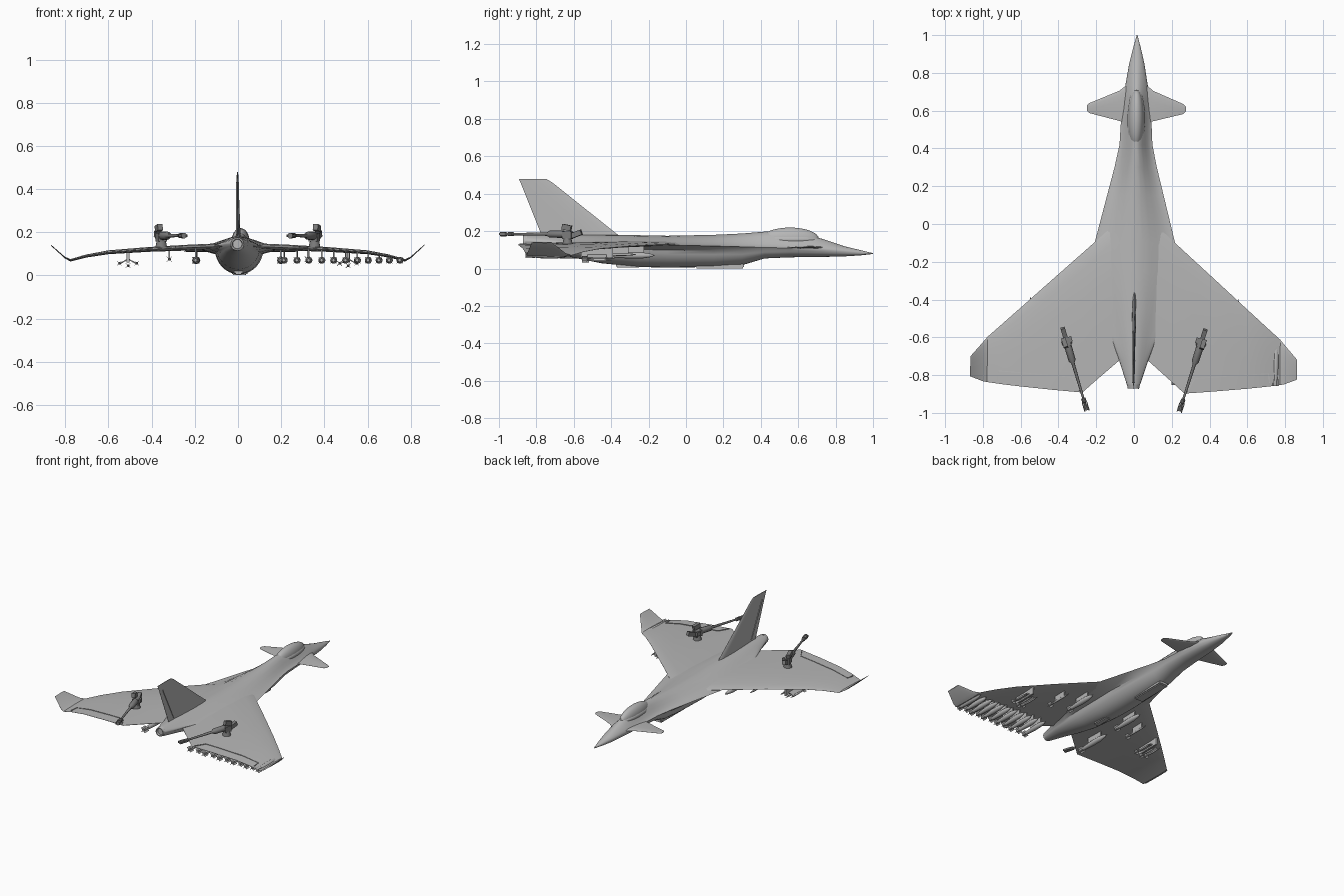
import bpy, bmesh, math
from math import sin, cos, pi, sqrt, radians
from mathutils import Matrix, Vector

if "Cube" in bpy.data.objects:
    bpy.data.objects.remove(bpy.data.objects["Cube"])

# whole aircraft sits with a slight yaw on the grid
YAW = Matrix.Translation((0.006, 0, 0)) @ Matrix.Rotation(radians(-0.6), 4, 'Z')


def grey(name, v):
    m = bpy.data.materials.new(name)
    m.diffuse_color = (v, v, v, 1)
    m.use_nodes = True
    m.node_tree.nodes["Principled BSDF"].inputs["Base Color"].default_value = m.diffuse_color
    return m


SKIN, METAL = grey("skin_grey", .47), grey("dark_metal", .2)


def finish(name, bm, matrix=None, angle=35, mat=SKIN):
    bmesh.ops.recalc_face_normals(bm, faces=bm.faces)
    me = bpy.data.meshes.new(name)
    bm.to_mesh(me)
    bm.free()
    me.shade_smooth()
    me.set_sharp_from_angle(angle=radians(angle))
    me.materials.append(mat)
    ob = bpy.data.objects.new(name, me)
    bpy.context.collection.objects.link(ob)
    ob.matrix_world = YAW @ (matrix or Matrix())
    return ob


def add_loft(bm, rings):
    rows = [[bm.verts.new(p) for p in r] for r in rings]
    n = len(rows[0])
    for a, b in zip(rows, rows[1:]):
        for i in range(n):
            bm.faces.new((a[i], a[(i + 1) % n], b[(i + 1) % n], b[i]))
    bm.faces.new(rows[0])
    bm.faces.new(rows[-1])


def add_lathe(bm, profile, x=0, z=0, n=14):
    # profile of (y, radius) turned about the y axis
    add_loft(bm, [[(x + r * cos(2 * pi * i / n), y, z + r * sin(2 * pi * i / n))
                   for i in range(n)] for y, r in profile])


def add_box(bm, centre, size, rot=None):
    m = Matrix.Translation(centre) @ (rot or Matrix()) @ Matrix.Diagonal((*size, 1))
    bmesh.ops.create_cube(bm, size=1, matrix=m)


# --- blended fuselage: y, chine half width, chine z, top z, belly half width, belly z, blend
stations = [
    (1.0, .002, .08, .082, .002, .078, 0), (.93, .021, .085, .099, .02, .07, 0),
    (.85, .04, .09, .118, .038, .065, 0), (.73, .06, .10, .158, .055, .062, .3),
    (.65, .068, .106, .182, .063, .061, .6), (.56, .080, .11, .196, .07, .06, .9),
    (.42, .087, .112, .197, .08, .054, .9), (.30, .112, .116, .187, .092, .018, 1),
    (.15, .150, .12, .18, .104, .008, 1),
    (-.1, .213, .126, .175, .112, .005, 1), (-.25, .21, .128, .178, .108, .008, 1),
    (-.45, .17, .132, .181, .10, .028, 1), (-.6, .12, .136, .182, .085, .058, .8),
    (-.72, .078, .14, .182, .065, .088, .4), (-.86, .032, .145, .177, .032, .113, 0)]


def body_ring(y, w, zc, zt, b, zb, k):
    upper = []
    for i in range(17):
        t = sin(pi / 2 * (i / 8 - 1))
        h = (1 - k) * sqrt(max(0, 1 - t * t)) + k * (1 + cos(pi * t)) / 2
        upper.append((w * t, y, zc + (zt - zc) * h))
    lower = []
    for i in range(1, 16):
        a = pi * i / 16
        lower.append((b * cos(a), y, zc - .004 - (zc - .004 - zb) * sin(a)))
    return upper + lower


bm = bmesh.new()
add_loft(bm, [body_ring(*s) for s in stations])
finish("fuselage", bm, angle=50)

# exhaust ring at the tail
bm = bmesh.new()
add_lathe(bm, [(-.85, .028), (-.85, .034), (-.872, .03), (-.872, .024), (-.855, .02)], 0, .145, 20)
finish("exhaust_nozzle", bm)

# canopy bubble with a thin frame
for name, sx, sy, sz, cz in (("canopy", .042, .155, .062, .157), ("canopy_frame", .047, .16, .03, .155)):
    bm = bmesh.new()
    bmesh.ops.create_uvsphere(bm, u_segments=28, v_segments=16, radius=1,
                              matrix=Matrix.Translation((0, .556, cz)) @ Matrix.Diagonal((sx, sy, sz, 1)))
    finish(name, bm)

# --- lifting surfaces: span, leading edge, trailing edge, height, thickness
FOIL = [(0, .05), (.03, .4), (.12, .8), (.35, 1), (.65, .7), (1, .08)]


def foil_ring(x, le, te, z, t):
    up = [(x, le + (te - le) * u, z + t / 2 * h) for u, h in FOIL]
    return up + [(x, le + (te - le) * u, z - t / 2 * h) for u, h in reversed(FOIL)]


wing = [(.05, .05, -.70, .135, .03), (.215, -.1, -.845, .129, .028), (.27, -.15, -.895, .127, .026),
        (.42, -.285, -.883, .120, .022), (.6, -.448, -.866, .107, .018), (.70, -.538, -.855, .09, .014),
        (.775, -.605, -.845, .070, .011), (.80, -.635, -.84, .082, .008), (.865, -.71, -.815, .14, .005)]
canard = [(.04, .745, .53, .113, .014), (.09, .705, .545, .113, .012),
          (.25, .637, .585, .112, .006), (.262, .625, .598, .112, .003)]
fin = [(.16, -.33, -.765, 0, .024), (.185, -.37, -.775, 0, .022), (.46, -.715, -.885, 0, .008),
       (.478, -.745, -.893, 0, .005)]


def wing_z(x):
    for a, b in zip(wing, wing[1:]):
        if a[0] <= x <= b[0]:
            return a[3] + (b[3] - a[3]) * (x - a[0]) / (b[0] - a[0])
    return .13


for side, s in (("right", 1), ("left", -1)):
    for name, data in (("wing", wing), ("canard", canard)):
        bm = bmesh.new()
        add_loft(bm, [foil_ring(*d) for d in data])
        for v in bm.verts:
            v.co.x *= s
        finish(f"{side}_{name}", bm)

    # raised hinge lines of the flap
    bm = bmesh.new()
    path = [(.285, -.885), (.325, -.815), (.45, -.805), (.6, -.793), (.715, -.785), (.72, -.835)]
    for (x0, y0), (x1, y1) in zip(path, path[1:]):
        a = Vector((s * x0, y0, wing_z(x0) + .004))
        b = Vector((s * x1, y1, wing_z(x1) + .004))
        rot = (b - a).to_track_quat('Y', 'Z').to_matrix().to_4x4()
        add_box(bm, (a + b) / 2, (.004, (b - a).length, .006), rot)
    finish(f"{side}_flap_seam", bm)

    # gun turret: muzzle points backwards and inwards along local -y
    bm = bmesh.new()
    bmesh.ops.create_cone(bm, cap_ends=True, segments=16, radius1=.03, radius2=.02, depth=.045,
                          matrix=Matrix.Translation((0, 0, -.04)))
    add_box(bm, (0, 0, -.005), (.04, .05, .04))
    add_box(bm, (.012 * s, .0, .037), (.024, .05, .03), Matrix.Rotation(radians(-12), 4, 'X'))
    add_box(bm, (0, .05, .002), (.024, .06, .028), Matrix.Rotation(radians(20), 4, 'X'))
    add_box(bm, (-.022 * s, .01, 0), (.018, .03, .026))
    add_lathe(bm, [(-.02, .02), (-.10, .019), (-.115, .009), (-.31, .006)], 0, .002, 12)
    add_lathe(bm, [(-.305, .006), (-.31, .012), (-.33, .012), (-.335, .007), (-.345, .007),
                   (-.35, .013), (-.375, .013)], 0, .002, 10)
    for x in (-.012, .012):
        add_box(bm, (x, -.355, .002), (.005, .05, .012))
    m = Matrix.Translation((s * .355, -.63, .182)) @ Matrix.Rotation(radians(-17 * s), 4, 'Z')
    finish(f"{side}_gun_turret", bm, m, mat=METAL)

# vertical fin and rudder line
bm = bmesh.new()
add_loft(bm, [[(pz, py, x) for x, py, pz in foil_ring(*d)] for d in fin])
rot = Matrix.Rotation(math.atan2(.24, -.12), 4, 'X')
add_box(bm, (0, -.78, .31), (.014, .27, .004), rot)
finish("tail_fin", bm)


# --- stores under the wings
def store(name, x, y0, y1, r, z=.07, fin_span=1.9, pylon=True):
    n = y1 - y0
    bm = bmesh.new()
    add_lathe(bm, [(y0, r * .45), (y0 + n * .25, r * .8), (y0 + n * .45, r), (y0 + n * .72, r),
                   (y0 + n * .9, r * .6), (y1, r * .05)], x, z)
    for a in (pi / 4, 3 * pi / 4):
        add_box(bm, (x, y0 + n * .08, z), (2 * r * fin_span * .65, n * .16, .002), Matrix.Rotation(a, 4, 'Y'))
    if pylon:
        top = wing_z(abs(x))
        if top - z > .012:
            add_box(bm, (x, y0 + n * .55, (top + z) / 2), (.006, n * .45, top - z))
    finish(name, bm)


for i, x in enumerate((.215, .275, .33, .39, .445, .5, .555, .605, .655, .703, .752)):
    store(f"bomb_{i + 1}", x, -.85 + .01 * (i % 2), -.62, .016)
for side, s in (("right", 1), ("left", -1)):
    store(f"{side}_inner_missile", s * .195, -.42, -.165, .017)
    # finned missiles further outboard
    store(f"{side}_thin_missile", s * .32, -.46, -.26, .007, z=.075, fin_span=4)
    bm = bmesh.new()
    add_box(bm, (s * .51, -.47, .085), (.012, .17, .05))
    for dx in (-.035, .035):
        add_box(bm, (s * .51 + dx / 2, -.47, .066), (.04, .10, .005),
                Matrix.Rotation(radians(30 if dx > 0 else -30), 4, 'Y'))
    finish(f"{side}_twin_rack", bm)
    for j, dx in enumerate((-.04, 0, .04)):
        store(f"{side}_rack_missile_{j + 1}", s * .51 + dx, -.55, -.39, .006,
              z=.045 if dx == 0 else .056, fin_span=4, pylon=False)
store("left_rear_missile", -.195, -.78, -.5, .017)

# --- belly fairings
bm = bmesh.new()
add_box(bm, (0, .18, .014), (.07, .26, .026))
add_box(bm, (0, -.31, .016), (.04, .13, .022))
bmesh.ops.bevel(bm, geom=bm.edges[:], offset=.006, segments=2, affect='EDGES')
finish("belly_fairings", bm)
